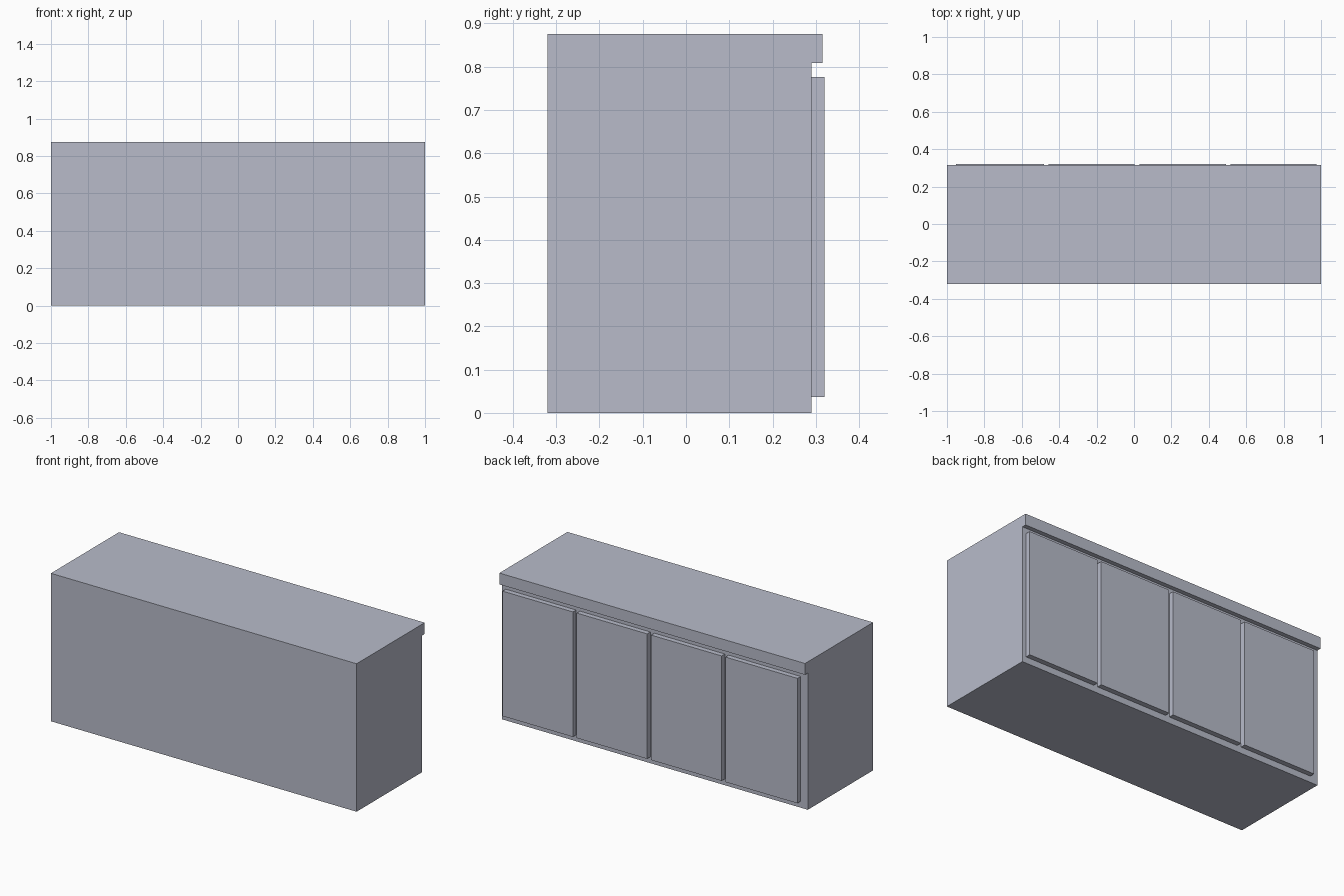
import bpy, bmesh

if "Cube" in bpy.data.objects:
    bpy.data.objects.remove(bpy.data.objects["Cube"])

# Single cabinet colour
mat = bpy.data.materials.new("blue_grey")
mat.diffuse_color = (0.48, 0.50, 0.59, 1)
mat.use_nodes = True
mat.node_tree.nodes["Principled BSDF"].inputs["Base Color"].default_value = mat.diffuse_color


def extrude_profile(name, profile, x0, x1):
    """Extrude a closed (y, z) outline along x."""
    bm = bmesh.new()
    face = bm.faces.new([bm.verts.new((x0, y, z)) for y, z in profile])
    ext = bmesh.ops.extrude_face_region(bm, geom=[face])
    moved = [g for g in ext["geom"] if isinstance(g, bmesh.types.BMVert)]
    bmesh.ops.translate(bm, verts=moved, vec=(x1 - x0, 0, 0))
    bmesh.ops.recalc_face_normals(bm, faces=bm.faces)
    mesh = bpy.data.meshes.new(name)
    bm.to_mesh(mesh)
    bm.free()
    mesh.materials.append(mat)
    obj = bpy.data.objects.new(name, mesh)
    bpy.context.collection.objects.link(obj)
    return obj


FRONT, CARCASS, LIP, DOOR = -0.32, 0.29, 0.316, 0.32

# Cabinet body with the worktop lip overhanging the door side
extrude_profile("cabinet_body", [
    (FRONT, 0), (CARCASS, 0), (CARCASS, 0.808),
    (LIP, 0.808), (LIP, 0.875), (FRONT, 0.875)], -1, 1)

# Four door panels
doors = [(-0.953, -0.482), (-0.457, 0.004), (0.030, 0.491), (0.516, 0.976)]
for i, (x0, x1) in enumerate(doors, 1):
    extrude_profile(f"door_{i}", [
        (CARCASS, 0.037), (DOOR, 0.037), (DOOR, 0.776), (CARCASS, 0.776)], x0, x1)
